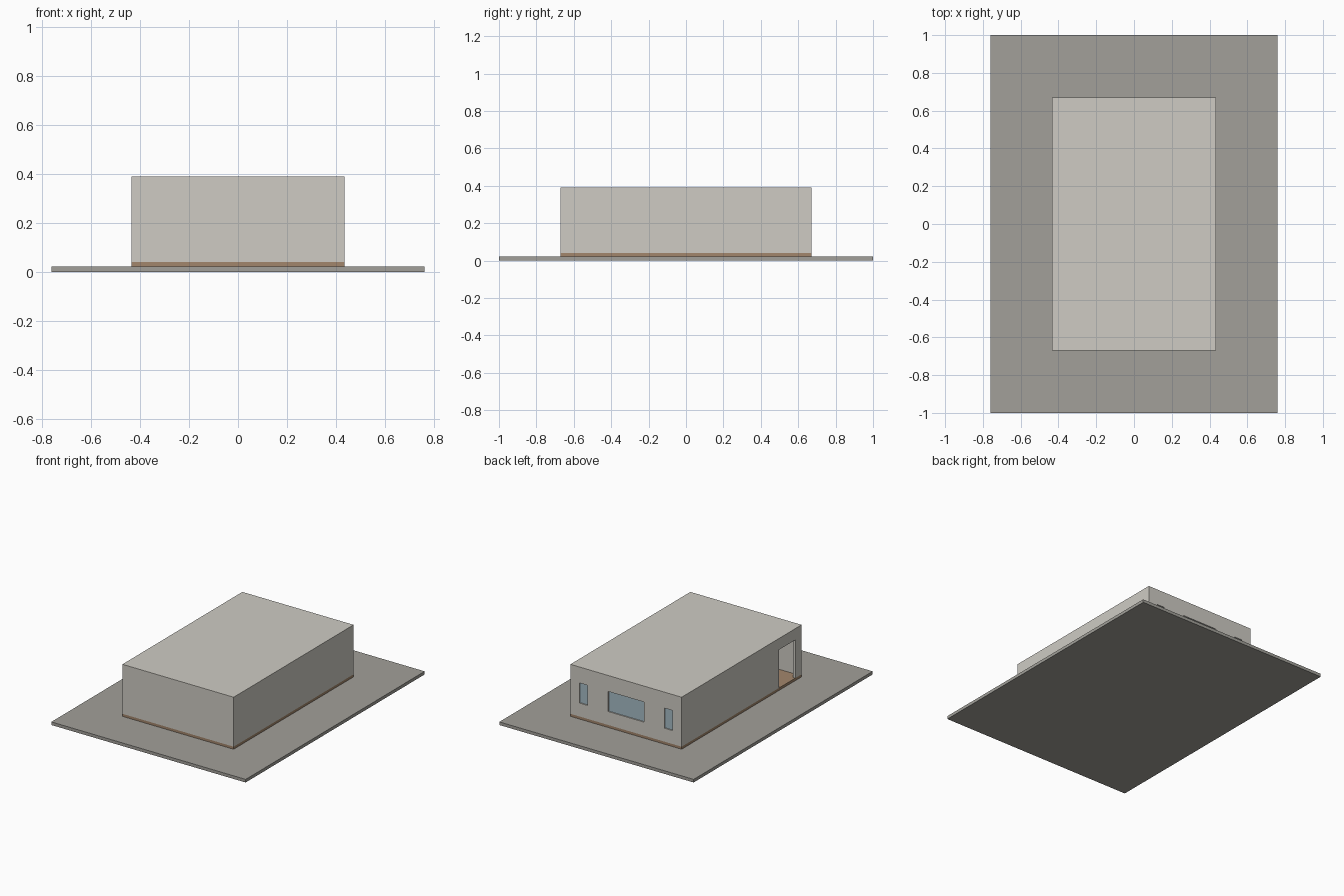
import bpy

if "Cube" in bpy.data.objects:
    bpy.data.objects.remove(bpy.data.objects["Cube"])

def material(name, rgb):
    m = bpy.data.materials.new(name)
    m.diffuse_color = (*rgb, 1)
    m.use_nodes = True
    m.node_tree.nodes["Principled BSDF"].inputs["Base Color"].default_value = m.diffuse_color
    return m

def box(name, x, y, z, mat=None):
    """Axis-aligned box from (min, max) ranges."""
    bpy.ops.mesh.primitive_cube_add(size=1, location=[sum(r) / 2 for r in (x, y, z)])
    ob = bpy.context.object
    ob.name = name
    ob.scale = [r[1] - r[0] for r in (x, y, z)]
    bpy.ops.object.transform_apply(location=True, rotation=False, scale=True)
    if mat:
        ob.data.materials.append(mat)
    return ob

def cut(target, name, x, y, z):
    """Hidden box cutter subtracted from the target."""
    cutter = box(name, x, y, z)
    cutter.hide_render = True
    cutter.display_type = 'WIRE'
    mod = target.modifiers.new(name, 'BOOLEAN')
    mod.operation = 'DIFFERENCE'
    mod.solver = 'EXACT'
    mod.object = cutter

stone = material("stone", (0.36, 0.35, 0.32))
wood = material("wood", (0.36, 0.24, 0.15))
plaster = material("plaster", (0.62, 0.60, 0.55))
glass = material("glass", (0.38, 0.50, 0.56))

HX, HY, T = 0.435, 0.67, 0.02      # house half sizes, wall thickness
Z0, Z1 = 0.04, 0.39                # wall bottom and roof top

# Ground slab and timber floor
box("ground_slab", (-0.76, 0.76), (-1, 1), (0, 0.022), stone)
box("floor", (-HX, HX), (-HY, HY), (0.022, Z0), wood)

# Walls and flat roof, hollow and open to the floor
house = box("walls_and_roof", (-HX, HX), (-HY, HY), (Z0, Z1), plaster)
cut(house, "room_cutter", (T - HX, HX - T), (T - HY, HY - T), (Z0 - 0.01, Z1 - T))

# Doorway on the left side
cut(house, "door_cutter", (-HX - 0.05, -HX + 0.05), (-0.60, -0.42), (Z0 - 0.01, 0.31))

# Three back windows with recessed panes
for name, x in (("left", (0.30, 0.365)), ("middle", (-0.14, 0.14)), ("right", (-0.365, -0.30))):
    cut(house, name + "_window_cutter", x, (HY - 0.05, HY + 0.05), (0.135, 0.277))
    box(name + "_window_pane", x, (HY - 0.014, HY - 0.008), (0.135, 0.277), glass)
